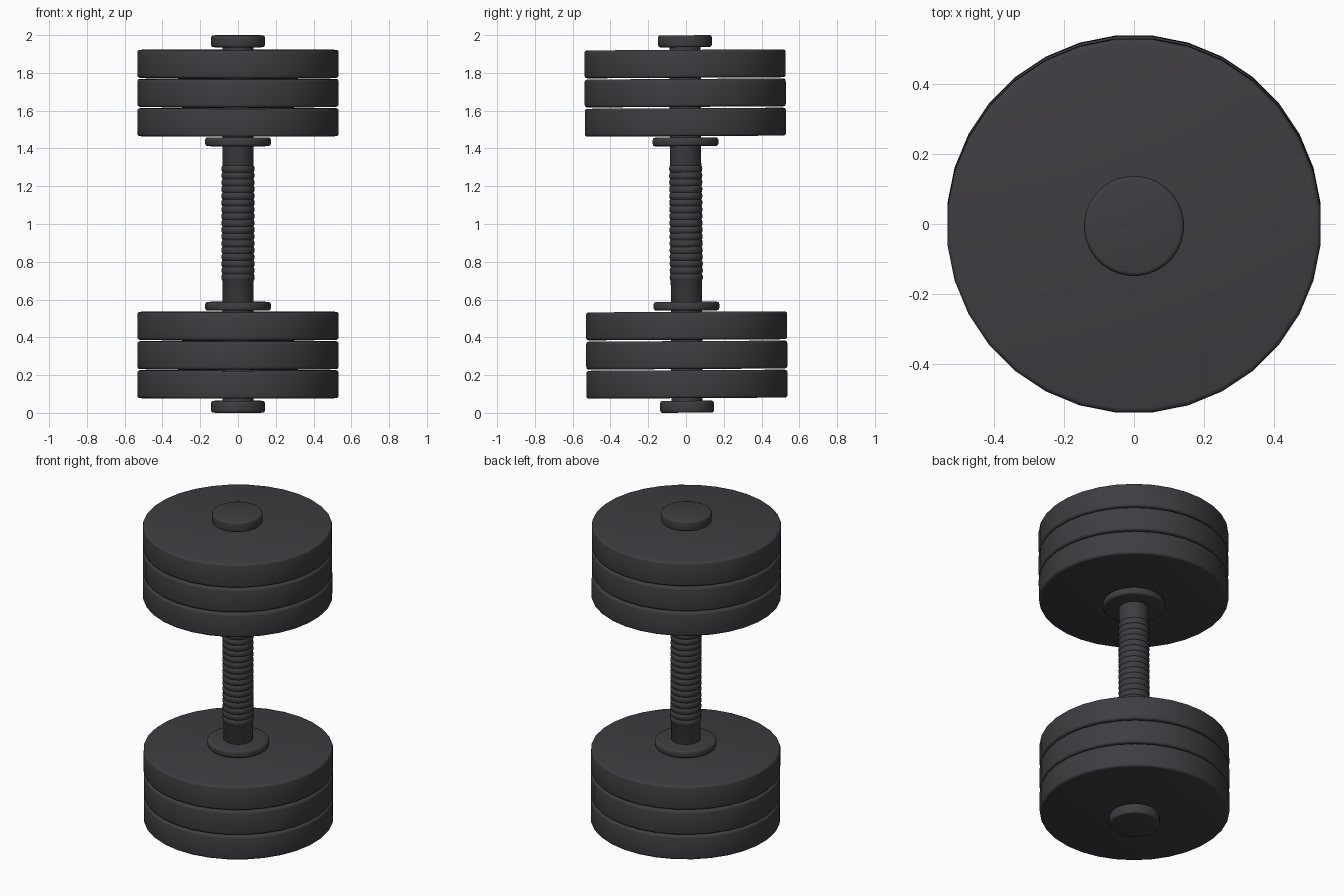
import bpy, bmesh, math
from mathutils import Matrix, Vector

cube = bpy.data.objects.get("Cube")
if cube:
    bpy.data.objects.remove(cube, do_unlink=True)

# Single dark rubber colour
rubber = bpy.data.materials.new("charcoal_rubber")
rubber.use_nodes = True
COLOUR = (0.048, 0.046, 0.053, 1.0)
rubber.diffuse_color = COLOUR
rubber.node_tree.nodes["Principled BSDF"].inputs["Base Color"].default_value = COLOUR

# The whole dumbbell leans very slightly about its centre
CENTRE = Vector((0, 0, 1))
LEAN = (Matrix.Translation(CENTRE) @ Matrix.Rotation(math.radians(0.33), 4, 'X')
        @ Matrix.Translation(-CENTRE))


def lathe(name, profile, sides=32):
    """Revolve (radius, z) points, listed bottom to top, and close both ends."""
    bm = bmesh.new()
    rings = []
    for r, z in profile:
        angles = [2 * math.pi * (i + 0.5) / sides for i in range(sides)]
        rings.append([bm.verts.new((r * math.cos(a), r * math.sin(a), z)) for a in angles])
    for low, high in zip(rings, rings[1:]):
        for i in range(sides):
            j = (i + 1) % sides
            bm.faces.new((low[i], low[j], high[j], high[i]))
    bm.faces.new(rings[0][::-1])
    bm.faces.new(rings[-1])
    bm.transform(LEAN)
    mesh = bpy.data.meshes.new(name)
    bm.to_mesh(mesh)
    bm.free()
    mesh.materials.append(rubber)
    obj = bpy.data.objects.new(name, mesh)
    bpy.context.collection.objects.link(obj)
    bpy.ops.object.select_all(action='DESELECT')
    obj.select_set(True)
    bpy.context.view_layer.objects.active = obj
    bpy.ops.object.shade_smooth_by_angle(angle=math.radians(35))
    return obj


def disc(name, radius, z0, z1, edge):
    """Round disc with softened rims."""
    arc = [(edge * (1 - math.cos(t)), edge * (1 - math.sin(t)))
           for t in (0, math.pi / 6, math.pi / 3, math.pi / 2)]
    lower = [(radius - dr, z0 + dz) for dr, dz in reversed(arc)]
    lower = [(radius - edge * (1 - math.sin(t)), z0 + edge * (1 - math.cos(t)))
             for t in (0, math.pi / 6, math.pi / 3, math.pi / 2)]
    upper = [(r, z0 + z1 - z) for r, z in reversed(lower)]
    return lathe(name, lower + upper)


# Bar with a ribbed grip in the middle
BAR = 0.083
RIBS, GRIP_LOW, GRIP_HIGH = 17, 0.70, 1.31
pitch = (GRIP_HIGH - GRIP_LOW) / RIBS
bar_profile = [(BAR, 0.03), (BAR, GRIP_LOW)]
for k in range(RIBS):
    z = GRIP_LOW + k * pitch
    bar_profile += [(BAR + 0.003, z + 0.12 * pitch), (BAR + 0.0055, z + 0.5 * pitch),
                    (BAR + 0.003, z + 0.88 * pitch), (BAR - 0.001, z + pitch)]
bar_profile += [(BAR, GRIP_HIGH + 0.003), (BAR, 1.97)]
lathe("bar_with_ribbed_grip", bar_profile)

# Weight plates, collars and end caps, mirrored about the middle
parts = [("end_cap", 0.143, 0.001, 0.064, 0.012),
         ("outer_plate", 0.535, 0.078, 0.226, 0.014),
         ("middle_plate", 0.535, 0.232, 0.380, 0.014),
         ("inner_plate", 0.535, 0.387, 0.535, 0.014),
         ("collar", 0.175, 0.542, 0.588, 0.014)]
for name, radius, z0, z1, edge in parts:
    disc("lower_" + name, radius, z0, z1, edge)
    disc("upper_" + name, radius, 2 - z1, 2 - z0, edge)
